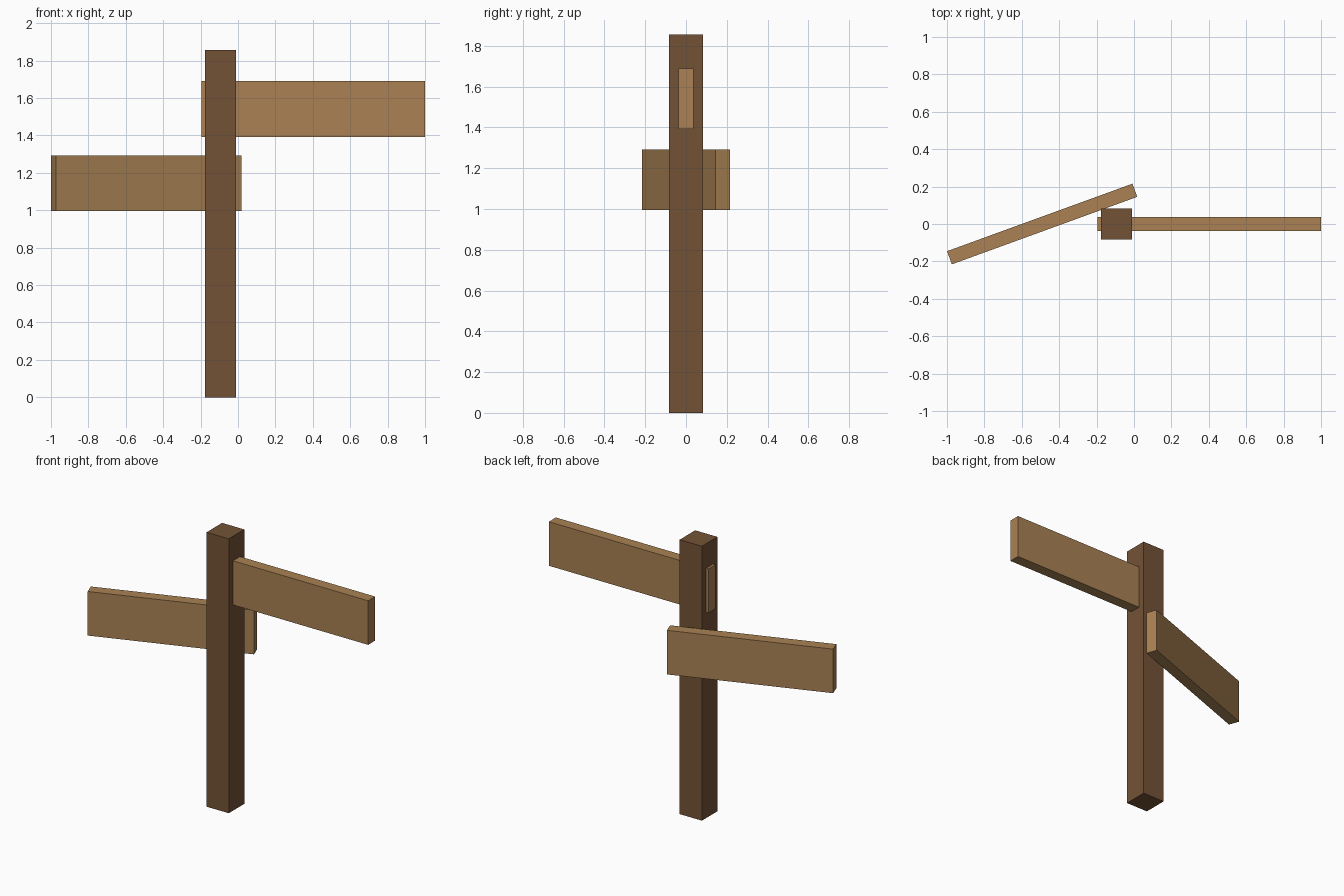
import bpy
import math

cube = bpy.data.objects.get("Cube")
if cube:
    bpy.data.objects.remove(cube, do_unlink=True)


def make_material(name, rgb):
    mat = bpy.data.materials.new(name)
    mat.use_nodes = True
    color = (*rgb, 1.0)
    mat.diffuse_color = color
    mat.node_tree.nodes["Principled BSDF"].inputs["Base Color"].default_value = color
    return mat


def make_beam(name, size, center, mat, turn=0.0):
    """Box of the given size, turned about the vertical axis."""
    bpy.ops.mesh.primitive_cube_add(size=1, location=center)
    obj = bpy.context.object
    obj.name = obj.data.name = name
    for v in obj.data.vertices:
        for axis in range(3):
            v.co[axis] *= size[axis]
    obj.rotation_euler.z = math.radians(turn)
    obj.data.materials.append(mat)
    return obj


dark_wood = make_material("dark wood", (0.175, 0.086, 0.037))
light_wood = make_material("light wood", (0.40, 0.222, 0.087))

BOARD_THICK = 0.075
BOARD_HEIGHT = 0.298

# Upright post
make_beam("post", (0.166, 0.166, 1.856), (-0.094, 0, 0.928), dark_wood)

# Upper board passes through the post
make_beam("upper_board", (1.194, BOARD_THICK, BOARD_HEIGHT),
          (0.403, 0, 1.541), light_wood)

# Lower board is angled across the back of the post
make_beam("lower_board", (1.055, BOARD_THICK, BOARD_HEIGHT),
          (-0.491, 0, 1.144), light_wood, turn=20)
